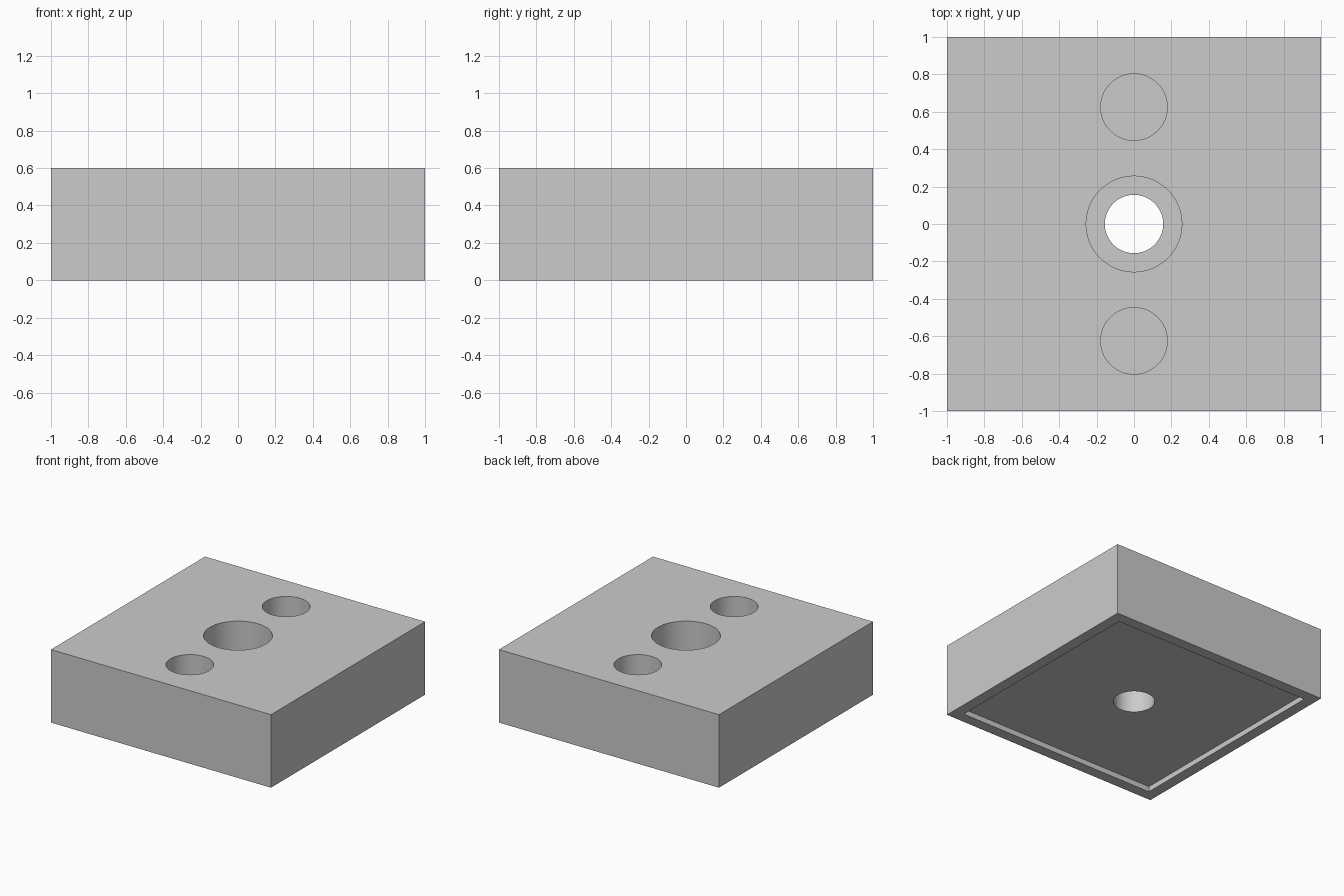
import bpy
import math

SIZE, HEIGHT = 2.0, 0.6
RIM, RECESS = 0.09, 0.044

if "Cube" in bpy.data.objects:
    bpy.data.objects.remove(bpy.data.objects["Cube"], do_unlink=True)

# Single plain grey material
grey = bpy.data.materials.new("light_grey")
grey.use_nodes = True
colour = (0.6, 0.6, 0.6, 1)
grey.diffuse_color = colour
bsdf = next(n for n in grey.node_tree.nodes if n.type == "BSDF_PRINCIPLED")
bsdf.inputs["Base Color"].default_value = colour


def box(name, width, bottom, top):
    bpy.ops.mesh.primitive_cube_add(size=1, location=(0, 0, (bottom + top) / 2))
    obj = bpy.context.object
    obj.name = name
    obj.scale = (width, width, top - bottom)
    bpy.ops.object.transform_apply(location=True, rotation=False, scale=True)
    obj.data.materials.append(grey)
    return obj


def drill(name, radius, y, bottom, top):
    bpy.ops.mesh.primitive_cylinder_add(
        vertices=64, radius=radius, depth=top - bottom,
        location=(0, y, (bottom + top) / 2))
    obj = bpy.context.object
    obj.name = name
    obj.data.materials.append(grey)
    return obj


def cut(target, cutter):
    mod = target.modifiers.new(cutter.name, "BOOLEAN")
    mod.operation = "DIFFERENCE"
    mod.solver = "EXACT"
    mod.object = cutter
    bpy.ops.object.select_all(action="DESELECT")
    bpy.context.view_layer.objects.active = target
    target.select_set(True)
    bpy.ops.object.modifier_apply(modifier=mod.name)
    bpy.data.objects.remove(cutter, do_unlink=True)


# Square block with a shallow recess underneath
block = box("block", SIZE, 0, HEIGHT)
cut(block, box("underside_recess", SIZE - 2 * RIM, -0.1, RECESS))

# Stepped hole through the middle
cut(block, drill("through_bore", 0.156, 0, -0.1, HEIGHT + 0.1))
cut(block, drill("counterbore", 0.256, 0, 0.29, HEIGHT + 0.1))

# Blind pockets in front of and behind the middle hole
for side, y in (("front", -0.625), ("back", 0.625)):
    cut(block, drill(side + "_pocket", 0.178, y, 0.27, HEIGHT + 0.1))

# Smooth hole walls, crisp edges
block.select_set(True)
bpy.context.view_layer.objects.active = block
bpy.ops.object.shade_smooth_by_angle(angle=math.radians(30))
